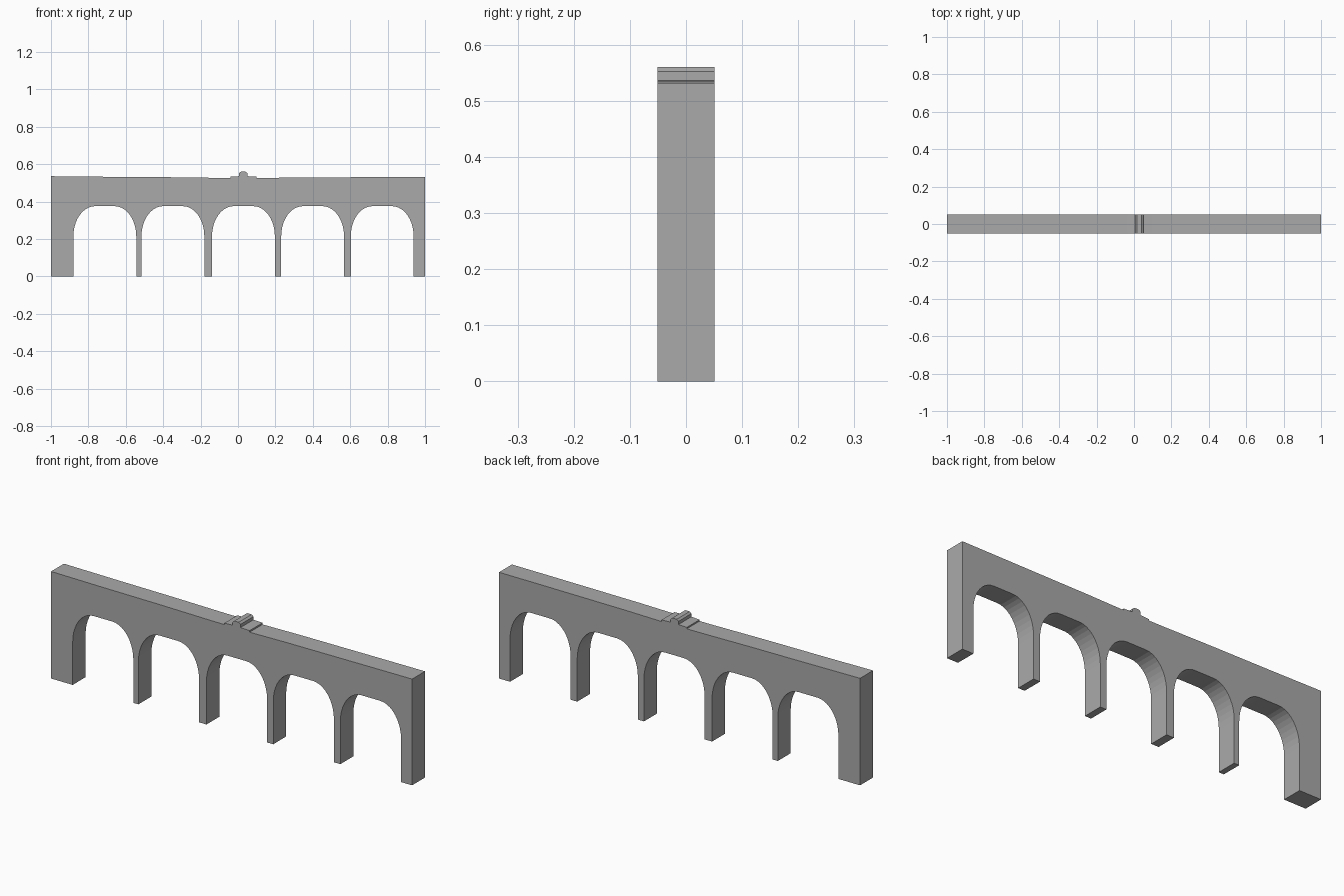
import bpy, bmesh, math

if "Cube" in bpy.data.objects:
    bpy.data.objects.remove(bpy.data.objects["Cube"])

HALF_DEPTH = 0.051
PIERS_LEFT = [-0.88, -0.516, -0.139, 0.231, 0.603]   # left edge of each opening
SPAN, FLAT, SPRING, CROWN = 0.336, 0.104, 0.215, 0.376
STEPS = 10

stone = bpy.data.materials.new("grey stone")
stone.diffuse_color = (0.4, 0.4, 0.4, 1)
stone.use_nodes = True
stone.node_tree.nodes["Principled BSDF"].inputs["Base Color"].default_value = stone.diffuse_color


def arch(x0):
    """Opening outline from left foot over the flattened crown to right foot."""
    rx, rz = (SPAN - FLAT) / 2, CROWN - SPRING
    left = []
    for i in range(STEPS + 1):
        a = math.pi / 2 * i / STEPS
        left.append((rx * (1 - math.cos(a)), SPRING + rz * math.sin(a)))
    pts = [(0, 0)] + left
    pts += [(SPAN - x, z) for x, z in reversed(pts)]
    return [(x0 + x, z) for x, z in pts]


# Underside with five arches, then the parapet line with its small crest
outline = [(-1, 0)]
for x in PIERS_LEFT:
    outline += arch(x)
outline += [(1, 0), (1, 0.532), (0.72, 0.531), (0.3, 0.529), (0.1, 0.526),
            (0.1, 0.534), (0.05, 0.536), (0.05, 0.552), (0.04, 0.56),
            (0.015, 0.56), (0.006, 0.552), (0.006, 0.536), (-0.04, 0.534),
            (-0.04, 0.527), (-0.1, 0.527), (-0.4, 0.531), (-0.71, 0.533), (-1, 0.536)]

# Extrude the profile through the depth of the wall
bm = bmesh.new()
face = bm.faces.new([bm.verts.new((x, -HALF_DEPTH, z)) for x, z in outline])
ext = bmesh.ops.extrude_face_region(bm, geom=[face], use_keep_orig=True)
verts = [g for g in ext["geom"] if isinstance(g, bmesh.types.BMVert)]
bmesh.ops.translate(bm, verts=verts, vec=(0, 2 * HALF_DEPTH, 0))
bmesh.ops.recalc_face_normals(bm, faces=bm.faces)
mesh = bpy.data.meshes.new("arched_viaduct")
bm.to_mesh(mesh)
bm.free()
mesh.materials.append(stone)
bpy.context.collection.objects.link(bpy.data.objects.new("arched_viaduct", mesh))
